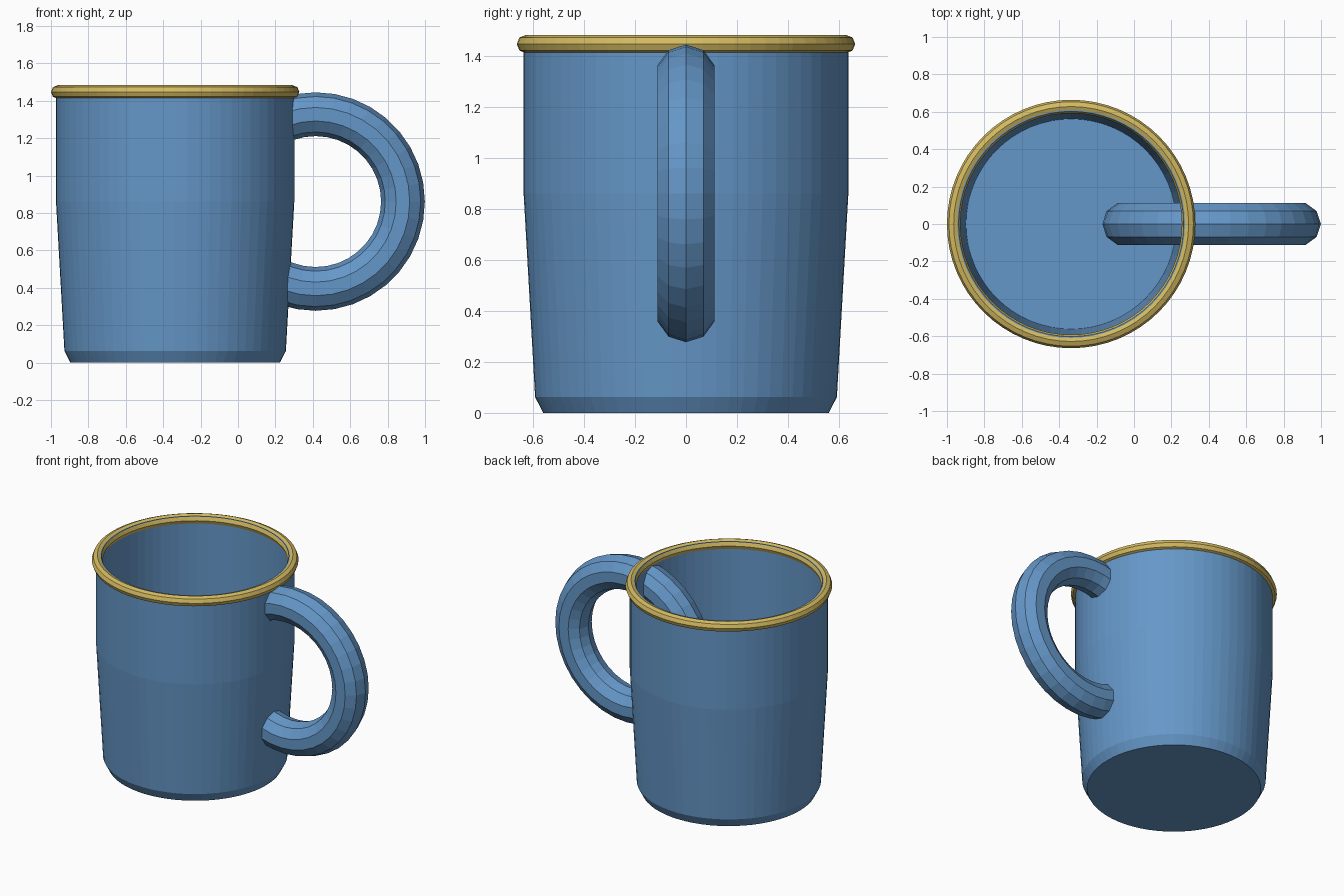
import bpy
import math

if "Cube" in bpy.data.objects:
    bpy.data.objects.remove(bpy.data.objects["Cube"], do_unlink=True)

CUP_X = -0.336


def make_material(name, color):
    mat = bpy.data.materials.new(name)
    mat.use_nodes = True
    mat.diffuse_color = color
    mat.node_tree.nodes["Principled BSDF"].inputs["Base Color"].default_value = color
    return mat


blue = make_material("enamel blue", (0.13, 0.31, 0.58, 1))
gold = make_material("rim gold", (0.65, 0.49, 0.12, 1))


def lathe(name, profile, segments, mat):
    """Revolve a closed (radius, height) outline, capping both ends on the axis."""
    verts, faces = [], []
    for r, z in profile:
        for i in range(segments):
            a = 2 * math.pi * i / segments
            verts.append((r * math.cos(a), r * math.sin(a), z))
    for k in range(len(profile) - 1):
        for i in range(segments):
            j = (i + 1) % segments
            a, b = k * segments, (k + 1) * segments
            faces.append((a + i, a + j, b + j, b + i))
    last = (len(profile) - 1) * segments
    faces.append(tuple(reversed(range(segments))))
    faces.append(tuple(range(last, last + segments)))
    mesh = bpy.data.meshes.new(name)
    mesh.from_pydata(verts, [], faces)
    mesh.materials.append(mat)
    obj = bpy.data.objects.new(name, mesh)
    bpy.context.collection.objects.link(obj)
    return obj


def ring(name, location, rotation, major, minor, sides, mat):
    bpy.ops.mesh.primitive_torus_add(
        location=location, rotation=rotation, major_radius=major, minor_radius=minor,
        major_segments=sides[0], minor_segments=sides[1])
    obj = bpy.context.object
    obj.name = name
    obj.data.materials.append(mat)
    return obj


# Hollow cup: outside from the foot up, over the lip, then down to the inner floor
cup = lathe("cup_body", [
    (0.56, 0), (0.592, 0.062), (0.637, 0.86), (0.637, 1.475),
    (0.602, 1.475), (0.602, 0.86), (0.562, 0.09)], 64, blue)
cup.location.x = CUP_X

# Gold band round the lip
ring("rim_band", (CUP_X, 0, 1.447), (0, 0, 0), 0.628, 0.036, (64, 8), gold)

# Full ring handle, passing through the cup wall
ring("handle", (0.415, 0, 0.861), (math.pi / 2, 0, 0), 0.467, 0.117, (36, 10), blue)
